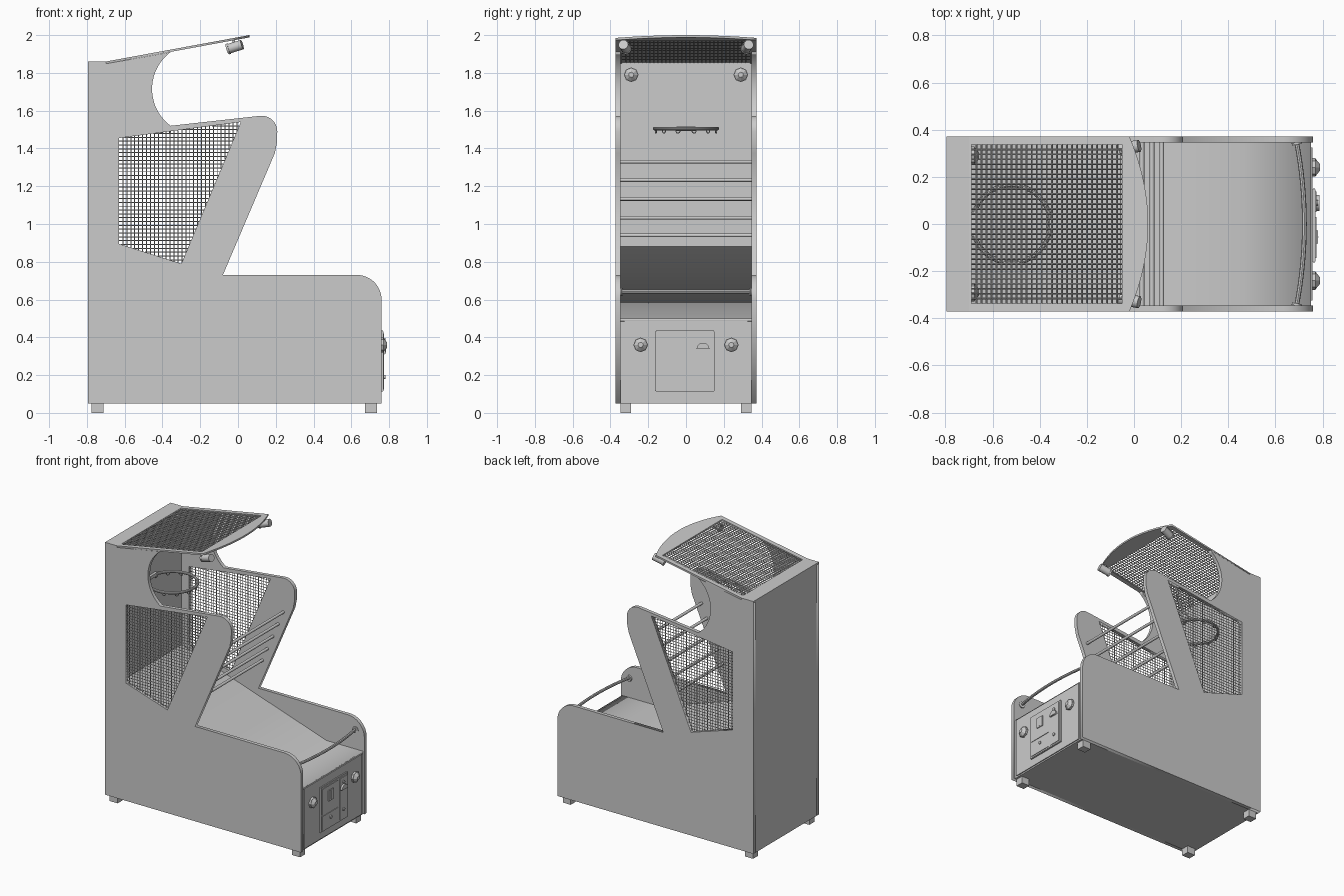
import bpy, bmesh, math
from mathutils import Vector

if "Cube" in bpy.data.objects:
    bpy.data.objects.remove(bpy.data.objects["Cube"])

SLOPE = 0.184                                  # roof rise per unit x


def roof_z(x):
    return 1.86 + SLOPE * (x + 0.70)


def arc(cx, cy, r, a0, a1, n=12):
    return [(cx + r * math.cos(math.radians(a0 + (a1 - a0) * i / n)),
             cy + r * math.sin(math.radians(a0 + (a1 - a0) * i / n))) for i in range(n + 1)]


def finish(ob):
    bpy.ops.object.select_all(action='DESELECT')
    ob.select_set(True)
    bpy.context.view_layer.objects.active = ob


def smooth(ob):
    finish(ob)
    bpy.ops.object.shade_smooth_by_angle(angle=math.radians(35))


def add_mesh(name, bm):
    me = bpy.data.meshes.new(name)
    bm.to_mesh(me)
    bm.free()
    ob = bpy.data.objects.new(name, me)
    bpy.context.collection.objects.link(ob)
    return ob


def plate(name, loops, thick, place):
    """Flat outline with holes, extruded; place() maps local (u, v, w) to world."""
    cu = bpy.data.curves.new(name, 'CURVE')
    cu.dimensions = '2D'
    cu.fill_mode = 'BOTH'
    cu.extrude = thick / 2
    for pts in loops:
        sp = cu.splines.new('POLY')
        sp.points.add(len(pts) - 1)
        for p, (u, v) in zip(sp.points, pts):
            p.co = (u, v, 0, 1)
        sp.use_cyclic_u = True
    ob = bpy.data.objects.new(name, cu)
    bpy.context.collection.objects.link(ob)
    finish(ob)
    bpy.ops.object.convert(target='MESH')
    ob = bpy.context.view_layer.objects.active
    for v in ob.data.vertices:
        v.co = place(*v.co)
    bm = bmesh.new()
    bm.from_mesh(ob.data)
    bmesh.ops.remove_doubles(bm, verts=bm.verts, dist=1e-5)
    bmesh.ops.recalc_face_normals(bm, faces=bm.faces)
    bm.to_mesh(ob.data)
    bm.free()
    return ob


def box(name, x, y, z, bevel=0):
    bm = bmesh.new()
    bmesh.ops.create_cube(bm, size=1)
    for v in bm.verts:
        v.co = [a + (b - a) * (c + 0.5) for (a, b), c in zip((x, y, z), v.co)]
    if bevel:
        bmesh.ops.bevel(bm, geom=bm.edges[:], offset=bevel, segments=2, affect='EDGES')
    return add_mesh(name, bm)


def add_rod(bm, p0, p1, r0, r1=None, n=12):
    p0, p1 = Vector(p0), Vector(p1)
    d = p1 - p0
    m = d.to_track_quat('Z', 'Y').to_matrix().to_4x4()
    m.translation = (p0 + p1) / 2
    bmesh.ops.create_cone(bm, cap_ends=True, segments=n, radius1=r0,
                          radius2=r0 if r1 is None else r1, depth=d.length, matrix=m)


def rod(name, p0, p1, r0, r1=None, n=12):
    bm = bmesh.new()
    add_rod(bm, p0, p1, r0, r1, n)
    ob = add_mesh(name, bm)
    if n > 8:
        smooth(ob)
    return ob


def wire_grid(name, poly, step, r, place):
    """Crossed wires clipped to a convex outline."""
    bm = bmesh.new()
    for ax in (0, 1):
        lo, hi = min(p[ax] for p in poly), max(p[ax] for p in poly)
        n = round((hi - lo) / step)
        for i in range(1, n):
            c = lo + (hi - lo) * i / n
            hits = []
            for p, q in zip(poly, poly[1:] + poly[:1]):
                if (p[ax] - c) * (q[ax] - c) < 0:
                    t = (c - p[ax]) / (q[ax] - p[ax])
                    hits.append(p[1 - ax] + t * (q[1 - ax] - p[1 - ax]))
            if len(hits) == 2 and abs(hits[0] - hits[1]) > 1e-3:
                ends = [(c, h) if ax == 0 else (h, c) for h in hits]
                add_rod(bm, place(*ends[0]), place(*ends[1]), r, n=4)
    return add_mesh(name, bm)


# Side panels with mesh windows
outline = ([(-0.795, 0.05), (0.76, 0.05)] + arc(0.63, 0.60, 0.13, 0, 90)
           + [(-0.08, 0.73), (0.195, 1.375), (0.206, 1.43)]
           + arc(0.125, 1.49, 0.083, 0, 97) + arc(-0.212, 1.715, 0.243, 233.4, 126.6, 20)
           + [(-0.70, 1.848), (-0.795, 1.848)])
window = [(-0.63, 0.895), (-0.30, 0.79), (0.015, 1.54), (-0.63, 1.455)]
for s, side in ((-1, "near"), (1, "far")):
    plate(side + "_side_panel", [outline, window], 0.026,
          lambda u, v, w: (u, s * 0.359 + w, v))
    wire_grid(side + "_side_mesh", window, 0.0205, 0.0025, lambda u, v: (u, s * 0.359, v))

# Cabinet shell: back, base, backboard, top cap, ramp with ball tray
box("back_panel", (-0.795, -0.775), (-0.346, 0.346), (0.05, 1.848))
box("base_panel", (-0.775, 0.75), (-0.346, 0.346), (0.05, 0.065))
box("backboard", (-0.705, -0.69), (-0.346, 0.346), (0.80, 1.855))
box("top_cap", (-0.795, -0.70), (-0.372, 0.372), (1.848, 1.86))
plate("ball_ramp", [[(-0.70, 0.883), (0.46, 0.50), (0.75, 0.50), (0.75, 0.485),
                     (0.455, 0.485), (-0.70, 0.867)]], 0.692, lambda u, v, w: (u, w, v))

# Roof frame with curved front lip and mesh
lip = [(-0.02 + 0.08 * (1 - (t / 10) ** 2), 0.372 * t / 10) for t in range(-10, 11)]
hole = [(-0.69, -0.338), (-0.05, -0.338), (-0.05, 0.338), (-0.69, 0.338)]
plate("roof_frame", [[(-0.70, -0.372)] + lip + [(-0.70, 0.372)], hole], 0.012,
      lambda u, v, w: (u, v, roof_z(u) - 0.006 + w))
wire_grid("roof_mesh", hole, 0.0213, 0.004, lambda u, v: (u, v, roof_z(u) - 0.006))

# Front panel and coin door
box("front_frame", (0.735, 0.75), (-0.346, 0.346), (0.05, 0.50))
box("front_panel", (0.75, 0.757), (-0.325, 0.325), (0.06, 0.49))
box("coin_door", (0.757, 0.770), (-0.163, 0.150), (0.112, 0.435), 0.003)
box("coin_slot_plate", (0.770, 0.774), (-0.145, 0.03), (0.235, 0.42))
box("coin_box_door", (0.770, 0.774), (-0.145, 0.03), (0.125, 0.225))
box("coin_strip", (0.770, 0.774), (0.05, 0.138), (0.125, 0.42))
box("coin_slot_block", (0.774, 0.780), (-0.085, -0.025), (0.31, 0.39), 0.002)
box("coin_slot", (0.780, 0.783), (-0.058, -0.052), (0.32, 0.38))
plate("coin_return_cup", [arc(0.09, 0.337, 0.034, 0, 180)], 0.014,
      lambda u, v, w: (0.780 + w, u, v))
for i, (y, z) in enumerate(((0.09, 0.385), (0.09, 0.19), (-0.055, 0.19))):
    rod("door_lock_%d" % i, (0.772, y, z), (0.781, y, z), 0.011)

# Faceted round speakers on the front panel and the backboard
for s in (-1, 1):
    tag = "left" if s < 0 else "right"
    for part, x, y, z in (("front", 0.757, 0.24, 0.36), ("backboard", -0.69, 0.29, 1.79)):
        rod("%s_%s_knob_base" % (tag, part), (x, s * y, z), (x + 0.014, s * y, z), 0.039, n=8)
        rod("%s_%s_knob_top" % (tag, part), (x + 0.014, s * y, z), (x + 0.032, s * y, z),
            0.036, 0.014, 8)

    # Roof spotlights
    rod(tag + "_spotlight", (-0.048, s * 0.318, 1.928), (0.022, s * 0.332, 1.95), 0.026, n=16)
    rod(tag + "_spotlight_rim", (-0.056, s * 0.3165, 1.9255), (-0.046, s * 0.3185, 1.9287),
        0.029, n=16)
    rod(tag + "_spotlight_arm", (-0.022, s * 0.325, 1.94), (-0.022, s * 0.325, 1.98), 0.007)

    # Rail mounting discs
    rod(tag + "_rail_flange", (0.69, s * 0.347, 0.64), (0.692, s * 0.337, 0.64), 0.022, n=16)

    # Feet
    for x in (-0.775, 0.672):
        box(tag + ("_back" if x < 0 else "_front") + "_foot", (x, x + 0.063),
            sorted((s * 0.29, s * 0.347)), (0, 0.05))

# Bars across the opening, parallel to the post edge
for i, z in enumerate((0.94, 1.033, 1.133, 1.233, 1.33)):
    x = -0.08 + (z - 0.73) * 0.4264 - 0.058
    rod("cross_bar_%d" % i, (x, -0.346, z), (x, 0.346, z), 0.010)

# Bowed front rail
cu = bpy.data.curves.new("front_rail", 'CURVE')
cu.dimensions = '3D'
cu.bevel_depth = 0.010
cu.bevel_resolution = 2
sp = cu.splines.new('POLY')
sp.points.add(16)
for i, p in enumerate(sp.points):
    t = i / 8 - 1
    p.co = (0.69 + 0.033 * (1 - t * t), 0.346 * t, 0.643, 1)
rail = bpy.data.objects.new("front_rail", cu)
bpy.context.collection.objects.link(rail)
finish(rail)
bpy.ops.object.convert(target='MESH')
smooth(bpy.context.view_layer.objects.active)

# Hoop, bracket and net hooks
bpy.ops.mesh.primitive_torus_add(location=(-0.52, 0, 1.505), major_radius=0.165,
                                 minor_radius=0.010, major_segments=48, minor_segments=10)
bpy.context.object.name = "hoop"
smooth(bpy.context.object)
box("hoop_bracket", (-0.69, -0.672), (-0.05, 0.05), (1.493, 1.517))
for i in range(12):
    a = math.radians(30 * i + 15)
    bpy.ops.mesh.primitive_torus_add(
        location=(-0.52 + 0.165 * math.cos(a), 0.165 * math.sin(a), 1.492),
        rotation=(math.pi / 2, 0, a + math.pi / 2), major_radius=0.011, minor_radius=0.003,
        major_segments=10, minor_segments=6)
    bpy.context.object.name = "net_hook_%d" % i
